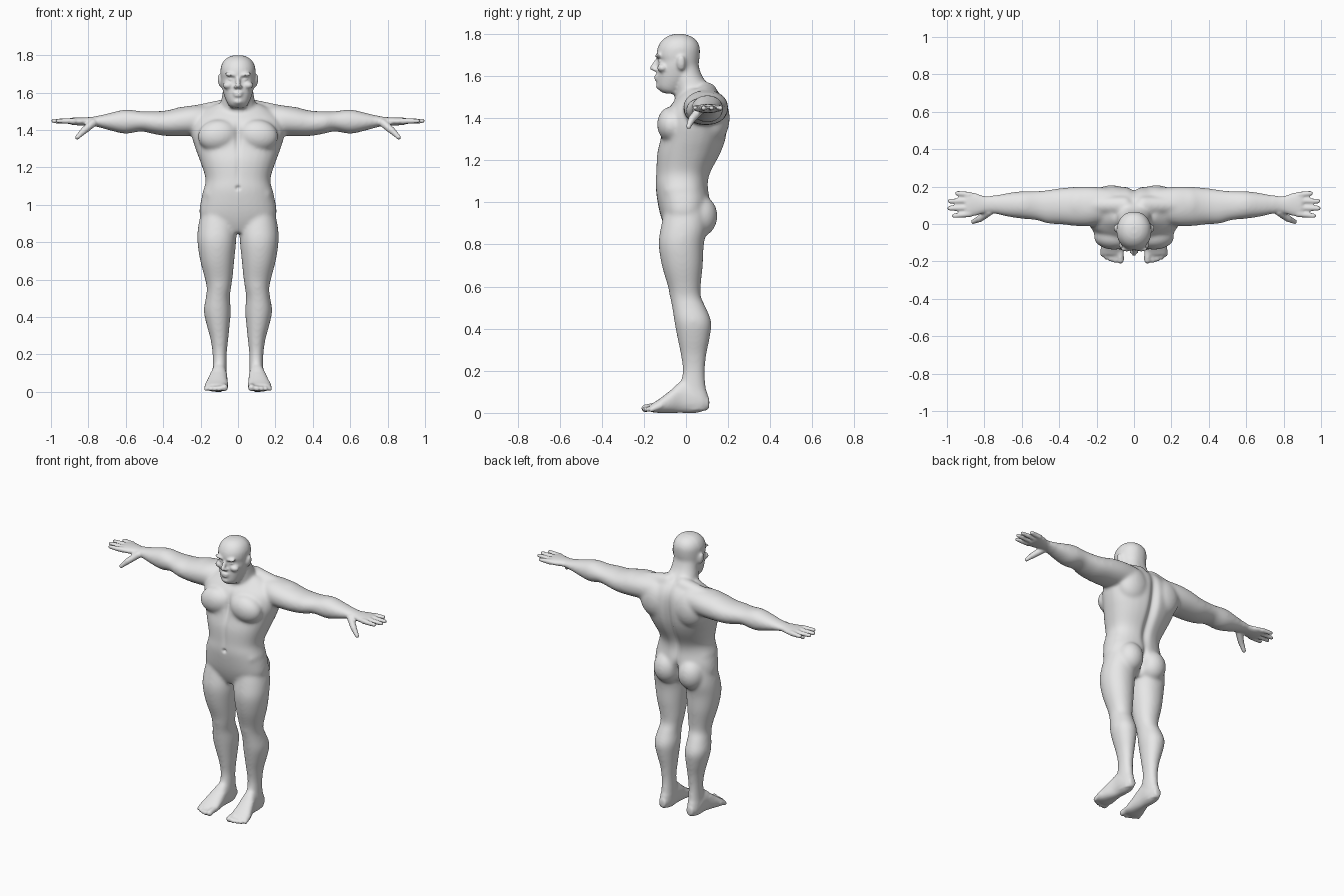
import bpy, bmesh, math
from mathutils import Vector, Matrix

bm = bmesh.new()
SEG = 28


def catmull(a, b, c, d, t):
    return [0.5 * (2 * q + (r - p) * t + (2 * p - 5 * q + 4 * r - s) * t * t
                   + (3 * q - p - 3 * r + s) * t ** 3) for p, q, r, s in zip(a, b, c, d)]


def tube(axis, rings, power=2.3):
    """Loft of rounded sections; ring = position on axis, low/high of the other two axes."""
    dense, n = [], len(rings)
    for i in range(n - 1):
        four = [rings[min(max(i + k, 0), n - 1)] for k in (-1, 0, 1, 2)]
        dense += [catmull(*four, t / 4) for t in range(4)]
    dense.append(rings[-1])
    loops = []
    for p, u0, u1, v0, v1 in dense:
        loop = []
        for k in range(SEG):
            a = 2 * math.pi * k / SEG
            c, s = math.cos(a), math.sin(a)
            u = (u0 + u1) / 2 + (u1 - u0) / 2 * math.copysign(abs(c) ** (2 / power), c)
            v = (v0 + v1) / 2 + (v1 - v0) / 2 * math.copysign(abs(s) ** (2 / power), s)
            loop.append(bm.verts.new({'x': (p, u, v), 'y': (u, p, v), 'z': (u, v, p)}[axis]))
        loops.append(loop)
    for a, b in zip(loops, loops[1:]):
        for k in range(SEG):
            bm.faces.new((a[k], a[k - 1], b[k - 1], b[k]))
    bm.faces.new(loops[0])
    bm.faces.new(loops[-1][::-1])


def blob(center, radii, turn=0.0):
    m = Matrix.Translation(center) @ Matrix.Rotation(turn, 4, 'Y') @ Matrix.Diagonal((*radii, 1))
    bmesh.ops.create_uvsphere(bm, u_segments=24, v_segments=16, radius=1, matrix=m)


def capsule(p, q, r1, r2):
    p, q = Vector(p), Vector(q)
    d = q - p
    m = Matrix.Translation((p + q) / 2) @ d.to_track_quat('Z', 'Y').to_matrix().to_4x4()
    bmesh.ops.create_cone(bm, cap_ends=True, segments=16, radius1=r1, radius2=r2,
                          depth=d.length, matrix=m)
    blob(p, (r1,) * 3)
    blob(q, (r2,) * 3)


# --- paired parts, made on the +x side ---
# leg
tube('z', [(.97, .02, .195, -.10, .10), (.88, .008, .214, -.12, .10), (.80, .01, .217, -.13, .085),
           (.70, .02, .202, -.115, .08), (.60, .03, .176, -.086, .07), (.55, .038, .167, -.076, .072),
           (.50, .043, .173, -.066, .095), (.43, .038, .183, -.055, .121), (.35, .045, .166, -.04, .112),
           (.28, .052, .147, -.026, .098), (.20, .06, .136, -.016, .09), (.12, .06, .136, -.03, .095),
           (.05, .062, .14, -.03, .112), (.012, .07, .132, -.02, .10)], 2.1)
# foot and toes
tube('y', [(.11, .078, .122, .02, .07), (.05, .06, .14, 0, .12), (-.02, .058, .145, 0, .15),
           (-.08, .055, .163, 0, .102), (-.13, .052, .177, 0, .064), (-.165, .056, .174, .004, .042)])
for x, y, r in ((.072, -.193, .019), (.101, -.195, .014), (.125, -.189, .013),
                (.148, -.178, .013), (.170, -.164, .012)):
    capsule((x * .94 + .007, -.12, .034), (x, y, r + .003), r, r)
# buttock, kneecap, hip muscle
blob((.088, .065, .935), (.085, .085, .10))
blob((.103, -.05, .575), (.034, .032, .045))
# chest, shoulder-blade and shoulder muscles
blob((.108, -.068, 1.37), (.108, .07, .085), .15)
blob((.12, .13, 1.40), (.11, .078, .12))
capsule((.05, .10, 1.52), (.25, .10, 1.478), .05, .05)
blob((.29, .10, 1.45), (.11, .10, .075), .1)
# side waist muscle
blob((.135, -.02, 1.055), (.056, .09, .055))
# arm
tube('x', [(.12, .02, .19, 1.38, 1.53), (.22, -.01, .20, 1.37, 1.533), (.30, -.012, .20, 1.367, 1.522),
           (.39, -.002, .192, 1.368, 1.503), (.46, .002, .182, 1.38, 1.50), (.52, .02, .176, 1.392, 1.50),
           (.60, .028, .176, 1.379, 1.509), (.68, .04, .165, 1.396, 1.492), (.76, .058, .151, 1.418, 1.473),
           (.80, .058, .149, 1.423, 1.468), (.85, .043, .166, 1.424, 1.467), (.89, .038, .172, 1.428, 1.465),
           (.905, .045, .165, 1.435, 1.458)], 2.1)
# fingers and thumb
for y0, y1, tip in ((.052, .044, .962), (.088, .083, .987), (.124, .122, .985), (.157, .164, .946)):
    capsule((.88, y0, 1.447), (tip, y1, 1.448), .0165, .0125)
capsule((.775, .065, 1.437), (.825, .028, 1.395), .022, .019)
capsule((.825, .028, 1.395), (.86, .012, 1.36), .018, .013)
# brow, eye, cheek, nostril, ear
blob((.038, -.132, 1.694), (.034, .016, .011), -.18)
blob((.037, -.121, 1.672), (.016, .013, .009))
blob((.052, -.112, 1.638), (.03, .025, .02))
blob((.013, -.147, 1.630), (.011, .012, .009))
blob((.095, -.022, 1.662), (.013, .022, .036), .15)

# mirror every paired part
copy = bmesh.ops.duplicate(bm, geom=bm.verts[:] + bm.edges[:] + bm.faces[:])['geom']
for v in copy:
    if isinstance(v, bmesh.types.BMVert):
        v.co.x = -v.co.x


# --- central parts ---
def centred(rows, power=2.3):
    tube('z', [(z, -w, w, f, b) for z, w, f, b in rows], power)


# torso
centred([(.85, .07, -.085, .05), (.89, .15, -.105, .08), (.94, .203, -.122, .10),
         (1.0, .203, -.135, .115), (1.08, .184, -.145, .106), (1.14, .174, -.142, .118),
         (1.23, .202, -.138, .165), (1.30, .228, -.122, .19), (1.38, .25, -.105, .20),
         (1.45, .24, -.08, .195), (1.50, .19, -.04, .175), (1.54, .12, -.01, .14)])
# neck
centred([(1.43, .12, -.05, .17), (1.50, .105, -.052, .155), (1.55, .092, -.06, .118),
         (1.60, .083, -.065, .08), (1.66, .075, -.06, .058)], 2.1)
# head
centred([(1.517, .04, -.112, -.03), (1.545, .058, -.135, 0), (1.59, .076, -.139, .04),
         (1.64, .088, -.136, .057), (1.672, .091, -.133, .064), (1.70, .093, -.14, .067),
         (1.735, .092, -.134, .067), (1.768, .077, -.115, .052), (1.79, .05, -.085, .022),
         (1.799, .02, -.052, -.01)], 2.1)
# nose, lips, chin
capsule((0, -.132, 1.682), (0, -.157, 1.638), .010, .014)
blob((0, -.139, 1.598), (.027, .013, .007))
blob((0, -.138, 1.584), (.024, .013, .007))
blob((0, -.125, 1.552), (.028, .018, .017))

bmesh.ops.recalc_face_normals(bm, faces=bm.faces[:])
mesh = bpy.data.meshes.new("body_parts")
bm.to_mesh(mesh)
bm.free()
body = bpy.data.objects.new("body", mesh)
bpy.context.collection.objects.link(body)

# fuse the parts into one skin
remesh = body.modifiers.new("fuse", 'REMESH')
remesh.mode = 'VOXEL'
remesh.voxel_size = 0.007
bpy.context.view_layer.update()
skin = bpy.data.meshes.new_from_object(body.evaluated_get(bpy.context.evaluated_depsgraph_get()))
body.modifiers.clear()
body.data = skin
skin.name = "body_skin"
bpy.data.meshes.remove(mesh)

# soften the large muscles, leave hands, toes and face crisp
bm = bmesh.new()
bm.from_mesh(skin)


def soften(verts, times):
    for _ in range(times):
        bmesh.ops.smooth_vert(bm, verts=verts, factor=0.5, use_axis_x=True,
                              use_axis_y=True, use_axis_z=True)


def is_large(c):
    return abs(c.x) < .74 and c.z > .10 and not (c.z > 1.53 and c.y < -.01)


soften([v for v in bm.verts if is_large(v.co)], 14)
soften(bm.verts[:], 2)


def bell(value, middle, width):
    return math.exp(-((value - middle) / width) ** 2)


# press in the spine, breastbone, belly line, navel and eye sockets
for v in bm.verts:
    x, y, z = v.co
    if y > .03 and abs(x) < .12:
        v.co.y -= .028 * bell(x, 0, .026) * bell(z, 1.27, .22)
        v.co.y -= .03 * bell(x, 0, .014) * bell(z, .93, .06)
    elif y < -.03 and abs(x) < .15 and z < 1.5:
        v.co.y += .014 * bell(x, 0, .016) * bell(z, 1.36, .07)
        v.co.y += .005 * bell(x, 0, .014) * bell(z, 1.19, .08)
        v.co.y += .014 * bell(x, 0, .011) * bell(z, 1.09, .010)
    elif y < -.08 and z > 1.6:
        v.co.y += .007 * bell(abs(x), .036, .018) * bell(z, 1.681, .009)
bm.to_mesh(skin)
bm.free()
skin.polygons.foreach_set("use_smooth", [True] * len(skin.polygons))

# one plain colour
grey = bpy.data.materials.new("plain grey")
grey.diffuse_color = (.8, .8, .8, 1)
skin.materials.clear()
skin.materials.append(grey)
